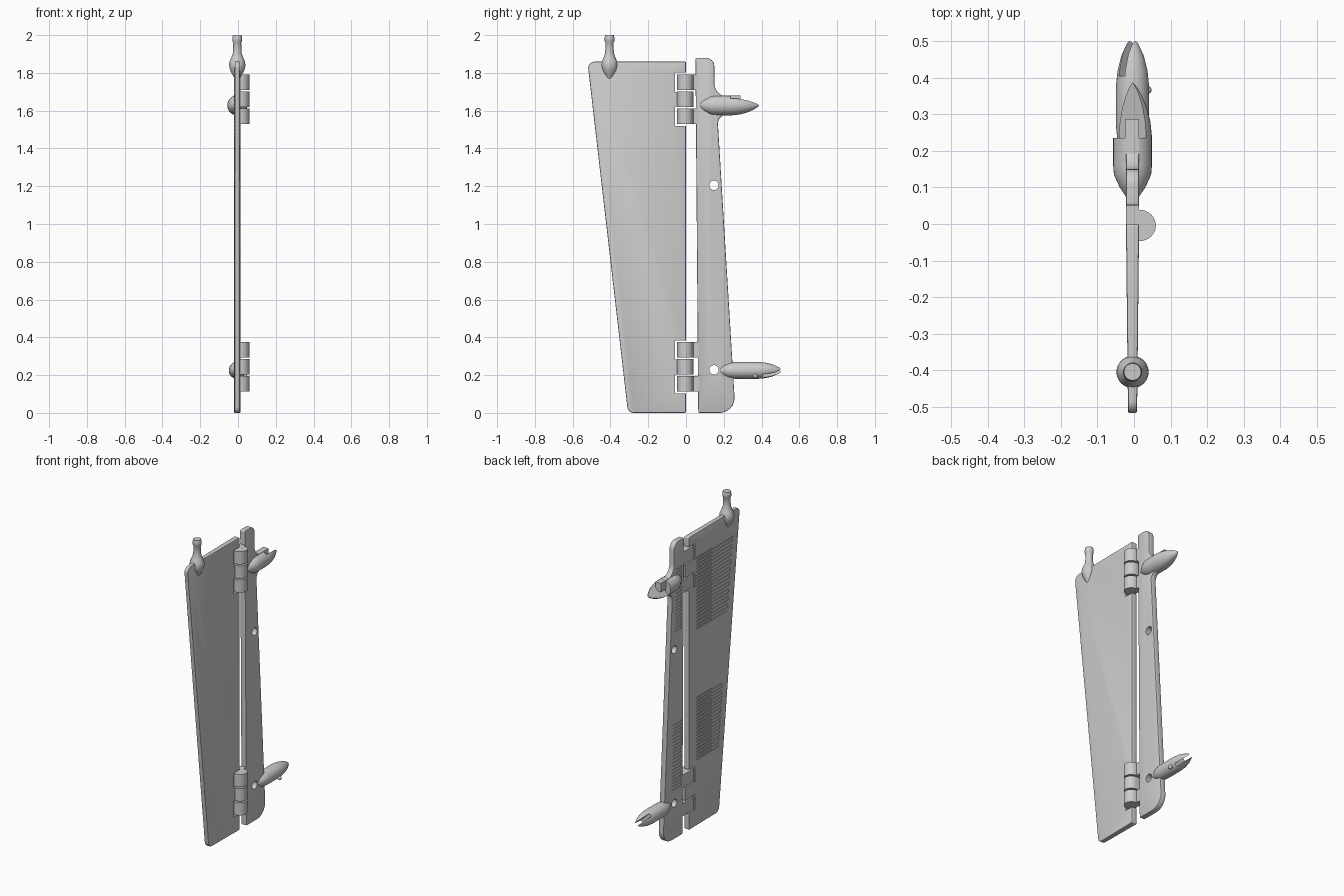
import bpy, bmesh, math
from mathutils import Vector, Matrix

old = bpy.data.objects.get("Cube")
if old:
    bpy.data.objects.remove(old)

GREY = (0.6, 0.6, 0.6, 1)
grey = bpy.data.materials.new("plain_grey")
grey.use_nodes = True
grey.diffuse_color = GREY
grey.node_tree.nodes["Principled BSDF"].inputs["Base Color"].default_value = GREY
MID = -0.004  # centre plane of the thin plates


def finish(name, bm):
    bmesh.ops.recalc_face_normals(bm, faces=bm.faces[:])
    mesh = bpy.data.meshes.new(name)
    bm.to_mesh(mesh)
    bm.free()
    mesh.materials.append(grey)
    obj = bpy.data.objects.new(name, mesh)
    bpy.context.collection.objects.link(obj)
    return obj


def activate(obj):
    bpy.ops.object.select_all(action='DESELECT')
    obj.select_set(True)
    bpy.context.view_layer.objects.active = obj


def smooth(obj, angle=35):
    activate(obj)
    bpy.ops.object.shade_smooth_by_angle(angle=math.radians(angle))


def apply(obj, mod):
    activate(obj)
    bpy.ops.object.modifier_apply(modifier=mod.name)


def cut(obj, cutter, keep=False):
    mod = obj.modifiers.new("cut", 'BOOLEAN')
    mod.operation, mod.solver, mod.object = 'DIFFERENCE', 'EXACT', cutter
    apply(obj, mod)
    if not keep:
        bpy.data.objects.remove(cutter)


def soften(obj, width):
    mod = obj.modifiers.new("bevel", 'BEVEL')
    mod.width, mod.segments, mod.limit_method = width, 2, 'ANGLE'
    mod.angle_limit = math.radians(40)
    apply(obj, mod)


def boxes(name, spans, turn=None):
    """One object from boxes, each given as x, y and z spans."""
    bm = bmesh.new()
    for span in spans:
        centre = Vector([(a + b) / 2 for a, b in span])
        size = Vector([b - a for a, b in span])
        mat = Matrix.Translation(centre) @ Matrix.Diagonal((*size, 1))
        bmesh.ops.create_cube(bm, size=1, matrix=mat)
    if turn:
        pivot, angle = turn
        bmesh.ops.rotate(bm, verts=bm.verts[:], cent=pivot,
                         matrix=Matrix.Rotation(angle, 3, 'Y'))
    return finish(name, bm)


def prism(name, points, offset):
    """Closed 3D outline extruded by an offset."""
    bm = bmesh.new()
    face = bm.faces.new([bm.verts.new(p) for p in points])
    ext = bmesh.ops.extrude_face_region(bm, geom=[face])["geom"]
    bmesh.ops.translate(bm, vec=offset,
                        verts=[v for v in ext if isinstance(v, bmesh.types.BMVert)])
    # the extrusion leaves the first cap in place only when it is still needed
    if not face.is_valid:
        bmesh.ops.holes_fill(bm, edges=bm.edges[:])
    return finish(name, bm)


def rounded(corners, steps=8):
    """Round each (y, z, radius) corner with a circular arc."""
    out = []
    for i, (y, z, r) in enumerate(corners):
        p = Vector((y, z))
        if r == 0:
            out.append(p)
            continue
        a = (Vector(corners[i - 1][:2]) - p).normalized()
        b = (Vector(corners[(i + 1) % len(corners)][:2]) - p).normalized()
        half = a.angle(b) / 2
        centre = p + (a + b).normalized() * (r / math.sin(half))
        start = (p + a * (r / math.tan(half)) - centre).normalized()
        end = (p + b * (r / math.tan(half)) - centre).normalized()
        for k in range(steps + 1):
            blend = start.slerp(end, k / steps).normalized()
            out.append(centre + blend * r)
    return out


def plate(name, corners, half=0.018):
    pts = [(MID - half, p.x, p.y) for p in rounded(corners)]
    return prism(name, pts, (2 * half, 0, 0))


def lathe(name, profile, origin, axis):
    """Spin (distance, radius) points around the y or z axis."""
    bm = bmesh.new()
    direction = Vector((0, 1, 0)) if axis == 'Y' else Vector((0, 0, 1))
    verts = [bm.verts.new(Vector(origin) + direction * d + Vector((r, 0, 0)))
             for d, r in profile]
    edges = [bm.edges.new(pair) for pair in zip(verts, verts[1:])]
    bmesh.ops.spin(bm, geom=verts + edges, cent=origin, axis=direction,
                   angle=2 * math.pi, steps=32)
    bmesh.ops.remove_doubles(bm, verts=bm.verts[:], dist=0.0002)
    return finish(name, bm)


def grooves(name, low, high, inner, outer, face):
    """Rows of shallow slots on the -x face, ends given by functions of height."""
    count = round((high - low) / 0.022)
    rows = [low + (i + 0.5) * (high - low) / count for i in range(count)]
    return boxes(name, [((-0.1, face), sorted((inner, outer(z))), (z - 0.005, z + 0.005))
                        for z in rows])


# Main fin, thinner towards its slanted front edge
fin = plate("fin", [(0, 0, 0.008), (0, 1.86, 0.008), (-0.522, 1.86, 0.035), (-0.307, 0, 0.035)])
for v in fin.data.vertices:
    v.co.x = MID + (v.co.x - MID) * (1 + v.co.y * 0.6)
soften(fin, 0.005)

# Rudder with a filleted web for the upper pod
rudder = plate("rudder", [
    (0.065, 0, 0.008), (0.05, 1.88, 0.008), (0.15, 1.88, 0.045), (0.15, 1.675, 0.07),
    (0.24, 1.675, 0), (0.24, 1.58, 0), (0.166, 1.58, 0.05), (0.262, 0, 0.08)])
soften(rudder, 0.005)

# Hinges: outer knuckles on the rudder, middle one on the fin
for label, base in (("lower", 0.113), ("upper", 1.53)):
    for i in range(3):
        z = base + i * 0.09
        on_rudder = i != 1
        if on_rudder:
            cut(fin, boxes("notch", [((-0.1, 0.1), (-0.058, 0.1), (z - 0.01, z + 0.091))]))
        arc = [(0.014 + 0.046 * math.sin(t), -0.004 - 0.043 * math.cos(t))
               for t in (math.pi * k / 16 for k in range(17))]
        back = MID - 0.018
        if on_rudder:
            arc += [(0.014, 0.065), (back, 0.065), (back, -0.047)]
        else:
            arc += [(back, 0.039), (back, -0.047)]
        knuckle = prism(f"{label}_hinge_knuckle_{i + 1}", [(x, y, z) for x, y in arc], (0, 0, 0.081))
        smooth(knuckle)

# Shallow grip grooves on the right-hand faces
for low, high in ((0.41, 0.82), (1.24, 1.71)):
    cut(fin, grooves("fin_grooves", low, high, -0.08,
                     lambda z: -0.25 - 0.115 * z, MID - 0.011))
for low, high in ((0.31, 0.74), (1.31, 1.72)):
    cut(rudder, grooves("rudder_grooves", low, high, 0.075,
                        lambda z: 0.18 - 0.03 * z, MID - 0.014))

# Pods behind the rudder
lower_axis = (MID, 0, 0.225)
lower_pod = lathe("lower_pod", [
    (0.15, 0), (0.18, 0.018), (0.205, 0.032), (0.235, 0.042), (0.265, 0.045), (0.38, 0.045),
    (0.42, 0.041), (0.46, 0.031), (0.495, 0.015), (0.515, 0)], lower_axis, 'Y')
upper_axis = (MID, 0, 1.628)
upper_pod = lathe("upper_pod", [
    (0.058, 0), (0.075, 0.018), (0.1, 0.035), (0.135, 0.051), (0.16, 0.053), (0.24, 0.053),
    (0.28, 0.049), (0.32, 0.039), (0.355, 0.024), (0.375, 0.012), (0.388, 0)], upper_axis, 'Y')

# Diagonal slot in the lower tail, diagonal half removed from the upper tail
x, z = MID, lower_axis[2]
cut(lower_pod, boxes("slot", [((x - 0.1, x + 0.1), (0.405, 0.6), (z - 0.011, z + 0.011))],
                     (lower_axis, math.radians(45))))
z = upper_axis[2]
cut(upper_pod, boxes("half", [((x - 0.1, x + 0.1), (0.235, 0.5), (z, z + 0.1))],
                     (upper_axis, math.radians(-45))))
boxes("upper_pod_peg", [((-0.024, 0.014), (0.2, 0.288), (1.625, 1.68))])

# Round holes through the rudder, the lower one also clipping the pod nose
for hole_z in (0.228, 1.205):
    drill = lathe("drill", [(-0.1, 0), (-0.1, 0.025), (0.1, 0.025), (0.1, 0)], (0, 0, 0), 'Z')
    drill.data.transform(Matrix.Translation((0, 0.148, hole_z)) @ Matrix.Rotation(math.pi / 2, 4, 'Y'))
    cut(rudder, drill, keep=True)
    if hole_z < 1:
        cut(lower_pod, drill, keep=True)
    bpy.data.objects.remove(drill)

# Small side bead on the lower pod
bead = lathe("lower_pod_bead", [(0.012 * -math.cos(t), 0.012 * math.sin(t))
             for t in (math.pi * k / 8 for k in range(9))], (0.036, 0.367, 0.195), 'Z')

# Bulb-shaped pivot at the top front corner
pivot = lathe("top_pivot", [
    (1.74, 0), (1.765, 0.011), (1.79, 0.025), (1.815, 0.038), (1.84, 0.044), (1.86, 0.041),
    (1.88, 0.032), (1.905, 0.023), (1.96, 0.021), (1.968, 0.026), (1.985, 0.026),
    (2.0, 0.023), (2.0, 0)], (MID, -0.405, 0), 'Z')

for obj in (fin, rudder, lower_pod, upper_pod, bead, pivot):
    smooth(obj)
